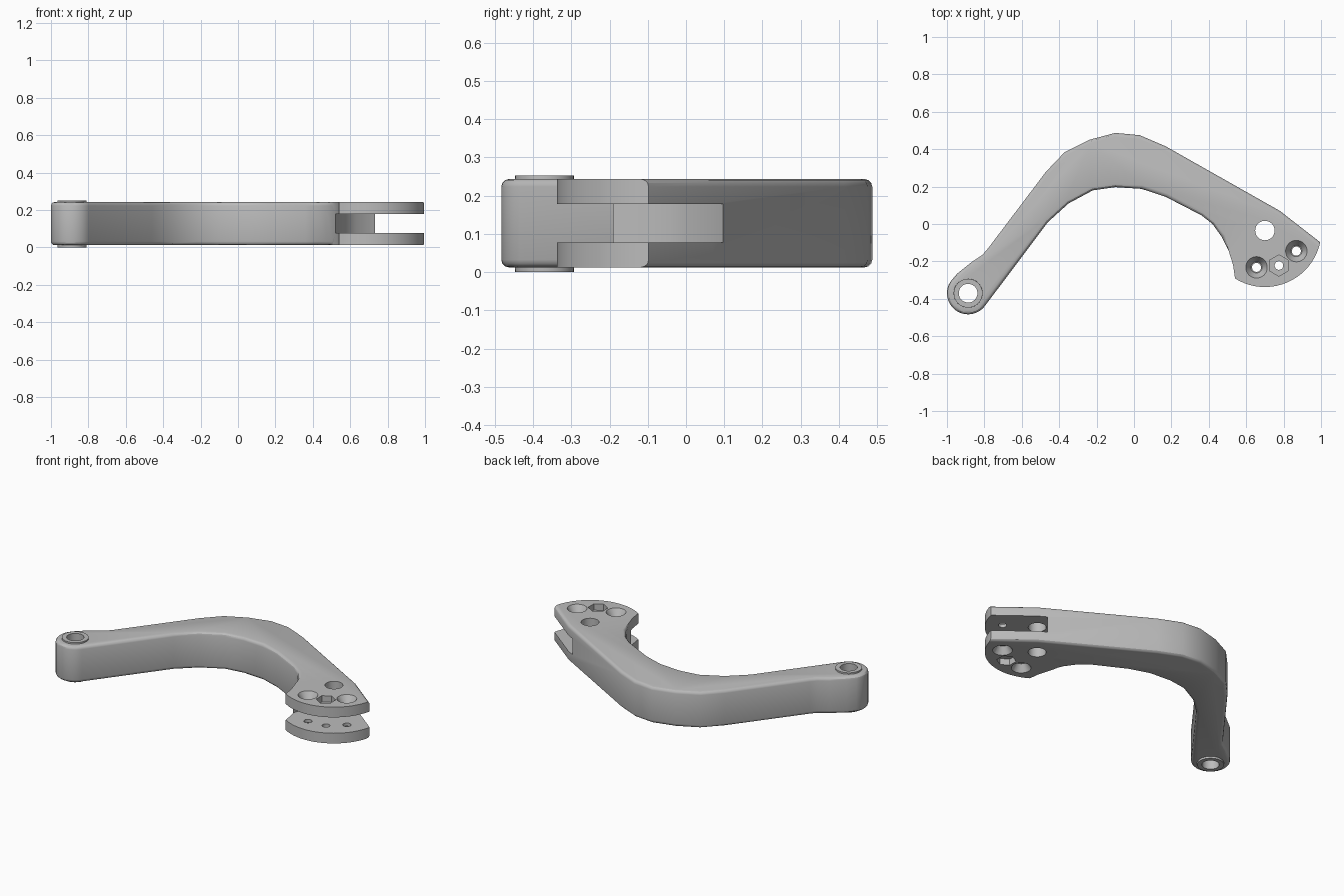
import bpy, bmesh, math

cube = bpy.data.objects.get("Cube")
if cube:
    bpy.data.objects.remove(cube)

grey = bpy.data.materials.new("satin grey")
grey.use_nodes = True
grey.diffuse_color = (0.5, 0.5, 0.5, 1)
grey.node_tree.nodes["Principled BSDF"].inputs["Base Color"].default_value = (0.5, 0.5, 0.5, 1)

BOTTOM, TOP = 0.012, 0.243
MID = (BOTTOM + TOP) / 2
PIVOT = (-0.887, -0.37)
HUB = (0.70, -0.035)


def arc(centre, radius, start, end, steps):
    """Points along an arc, angles in degrees."""
    angles = [math.radians(start + (end - start) * i / steps) for i in range(steps + 1)]
    return [(centre[0] + radius * math.cos(a), centre[1] + radius * math.sin(a)) for a in angles]


def prism(name, points, z0, z1, bevel=0, sharp_from=None):
    """Extrude an outline; bevel its rims, except where sharp_from says so."""
    bm = bmesh.new()
    base = bm.faces.new([bm.verts.new((x, y, z0)) for x, y in points])
    up = bmesh.ops.extrude_face_region(bm, geom=[base])["geom"]
    bmesh.ops.translate(bm, vec=(0, 0, z1 - z0), verts=[v for v in up if isinstance(v, bmesh.types.BMVert)])
    bmesh.ops.recalc_face_normals(bm, faces=bm.faces)
    if bevel:
        rims = [e for e in bm.edges if abs(e.verts[0].co.z - e.verts[1].co.z) < 1e-5
                and not (sharp_from and all(sharp_from(v.co) for v in e.verts))]
        bmesh.ops.bevel(bm, geom=rims, offset=bevel, segments=3, profile=0.5, affect='EDGES')
    return finish(name, bm)


def cone(name, centre, r0, r1, z0, z1, sides=32):
    bm = bmesh.new()
    bmesh.ops.create_cone(bm, cap_ends=True, segments=sides, radius1=r0, radius2=r1, depth=z1 - z0)
    bmesh.ops.translate(bm, vec=(centre[0], centre[1], (z0 + z1) / 2), verts=bm.verts)
    return finish(name, bm)


def finish(name, bm):
    mesh = bpy.data.meshes.new(name)
    bm.to_mesh(mesh)
    bm.free()
    mesh.materials.append(grey)
    ob = bpy.data.objects.new(name, mesh)
    bpy.context.collection.objects.link(ob)
    return ob


def apply_boolean(target, other, operation='DIFFERENCE'):
    bpy.context.view_layer.objects.active = target
    mod = target.modifiers.new("cut", 'BOOLEAN')
    mod.operation, mod.solver, mod.object = operation, 'EXACT', other
    bpy.ops.object.modifier_apply(modifier=mod.name)
    bpy.data.objects.remove(other)


# Curved arm: pivot end, outer bend, fork nose, inner bend
outline = arc(PIVOT, 0.113, -35, -212, 20)
outline += [(-0.945, -0.265), (-0.87, -0.205), (-0.81, -0.165), (-0.78, -0.13),
            (-0.47, 0.28), (-0.37, 0.385), (-0.24, 0.45), (-0.1, 0.487),
            (0.03, 0.475), (0.17, 0.415), (0.78, 0.07)]
outline += arc(HUB, 0.302, -12, -122, 20)
outline += [(0.53, -0.22), (0.505, -0.14), (0.47, -0.07), (0.42, 0.0), (0.36, 0.047), (0.17, 0.145),
            (0.04, 0.188), (-0.1, 0.197), (-0.22, 0.18), (-0.35, 0.11), (-0.46, 0.01)]
arm = prism("curved_arm", outline, BOTTOM, TOP, 0.02,
            lambda p: p.x > 0.5 and p.y < -0.09)

# Slot between the two fork plates
slot = [(0.45, -0.205), (0.518, -0.203), (0.54, -0.12), (0.575, -0.04), (0.63, 0.035), (0.735, 0.097),
        (0.75, 0.3), (1.2, 0.3), (1.2, -0.5), (0.45, -0.5)]
apply_boolean(arm, prism("slot_cutter", slot, 0.077, 0.178))

# Raised pivot collars
for z0, z1 in ((0, MID), (MID, 0.252)):
    low = z0 == 0
    collar = cone("pivot_collar", PIVOT, 0.077 if low else 0.083, 0.083 if low else 0.077,
                  z0, z1)
    apply_boolean(arm, collar, 'UNION')

# Through holes
for centre, radius in ((PIVOT, 0.05), (HUB, 0.052), ((0.655, -0.232), 0.024),
                       ((0.868, -0.145), 0.024), ((0.775, -0.222), 0.023)):
    apply_boolean(arm, cone("hole_cutter", centre, radius, radius, -0.1, 0.4))

# Countersinks and hexagonal nut pockets on both plates
for centre in ((0.655, -0.232), (0.868, -0.145)):
    apply_boolean(arm, cone("sink_cutter", centre, 0.03, 0.058, TOP - 0.045, TOP + 0.001))
    apply_boolean(arm, cone("sink_cutter", centre, 0.058, 0.03, BOTTOM - 0.001, BOTTOM + 0.045))
for z in (TOP, BOTTOM):
    apply_boolean(arm, cone("hex_cutter", (0.775, -0.222), 0.057, 0.057, z - 0.04, z + 0.04, 6))

bpy.ops.object.select_all(action='DESELECT')
arm.select_set(True)
bpy.context.view_layer.objects.active = arm
bpy.ops.object.shade_smooth_by_angle(angle=math.radians(30))
